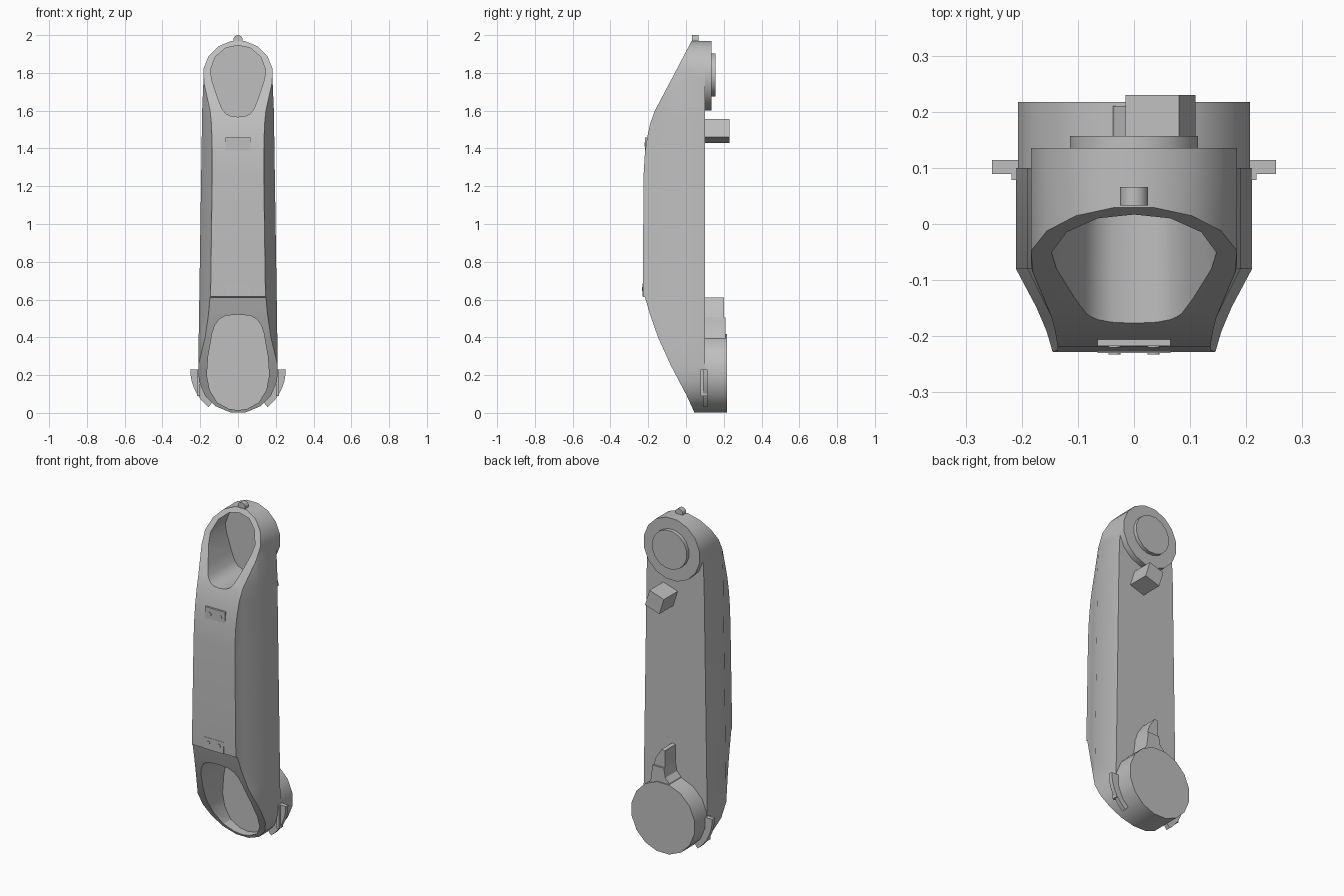
import bpy, bmesh, math

cube = bpy.data.objects.get("Cube")
if cube:
    bpy.data.objects.remove(cube, do_unlink=True)

grey = bpy.data.materials.new("plain grey")
grey.use_nodes = True
tone = (0.52, 0.52, 0.52, 1)
grey.diffuse_color = tone
grey.node_tree.nodes["Principled BSDF"].inputs["Base Color"].default_value = tone


def shade(obj):
    bpy.ops.object.select_all(action='DESELECT')
    obj.select_set(True)
    bpy.context.view_layer.objects.active = obj
    bpy.ops.object.shade_smooth_by_angle(angle=math.radians(28))


def finish(name, bm):
    bmesh.ops.remove_doubles(bm, verts=bm.verts, dist=0.0005)
    bmesh.ops.recalc_face_normals(bm, faces=bm.faces)
    mesh = bpy.data.meshes.new(name)
    bm.to_mesh(mesh)
    bm.free()
    mesh.materials.append(grey)
    obj = bpy.data.objects.new(name, mesh)
    bpy.context.collection.objects.link(obj)
    shade(obj)
    return obj


def prism(name, outline, y0, y1):
    """Extrude an x-z outline from y0 to y1."""
    bm = bmesh.new()
    face = bm.faces.new([bm.verts.new((x, y0, z)) for x, z in outline])
    ext = bmesh.ops.extrude_face_region(bm, geom=[face])["geom"]
    verts = [v for v in ext if isinstance(v, bmesh.types.BMVert)]
    bmesh.ops.translate(bm, verts=verts, vec=(0, y1 - y0, 0))
    return finish(name, bm)


def arc(cx, cz, r, a0, a1, n):
    angles = [math.radians(a0 + (a1 - a0) * i / n) for i in range(n + 1)]
    return [(cx + r * math.cos(a), cz + r * math.sin(a)) for a in angles]


def disc(name, x, z, r, y0, y1, n=16):
    half_step = 180 / n
    return prism(name, arc(x, z, r, half_step, half_step + 360, n)[:-1], y0, y1)


def mirrored(half):
    return half + [(-x, z) for x, z in reversed(half) if x > 0]


# Arm body: sections lofted upwards, chamfered in two steps at the front
BACK, SHOULDER, KINK = 0.10, -0.08, 0.09
LOW, LOW_R, HIGH, HIGH_R = 0.21, 0.211, 1.785, 0.187
front = [(0, 0.045), (0.08, 0.01), (0.25, -0.08), (0.4, -0.148), (0.52, -0.19),
         (0.612, -0.217), (0.615, -0.226), (0.68, -0.228), (1.25, -0.225), (1.37, -0.218),
         (1.455, -0.206), (1.53, -0.19), (1.6, -0.165), (1.76, -0.08), (1.97, 0.03)]


def front_y(z):
    for (z0, y0), (z1, y1) in zip(front, front[1:]):
        if z <= z1:
            return y0 + (y1 - y0) * (z - z0) / (z1 - z0)
    return front[-1][1]


stations = [(z, w) for w, z in arc(0, LOW, LOW_R, -78.75, -11.25, 3)]
for z, _ in front[2:-2]:
    stations.append((z, LOW_R + (HIGH_R - LOW_R) * (z - LOW) / (HIGH - LOW)))
stations += [(z, w) for w, z in arc(0, HIGH, HIGH_R, -11.25, 78.75, 4)]

bm = bmesh.new()
rings = []
for z, w in stations:
    y = front_y(z)
    side_y = max(y, SHOULDER)
    depth = side_y - y
    mid = min(depth, KINK)
    half = [(w, BACK), (w, side_y), (w - 0.5 * mid, side_y - mid),
            (w - 0.5 * mid - 0.25 * (depth - mid), y)]
    ring = half + [(-a, b) for a, b in reversed(half)]
    rings.append([bm.verts.new((a, b, z)) for a, b in ring])
for lower, upper in zip(rings, rings[1:]):
    for i in range(len(lower)):
        j = (i + 1) % len(lower)
        bm.faces.new((lower[i], lower[j], upper[j], upper[i]))
bm.faces.new(rings[0])
bm.faces.new(rings[-1])
body = finish("arm_body", bm)

# Hollow pockets in the two sloping ends
pockets = {
    "lower_pocket_cutter": [(0, 0.014), (0.05, 0.022), (0.11, 0.055), (0.15, 0.12), (0.165, 0.2),
                            (0.158, 0.3), (0.137, 0.42), (0.122, 0.465), (0.1, 0.495),
                            (0.065, 0.515), (0, 0.52)],
    "upper_pocket_cutter": [(0, 1.567), (0.04, 1.572), (0.065, 1.585), (0.085, 1.61), (0.105, 1.66),
                            (0.138, 1.76), (0.147, 1.815), (0.12, 1.885), (0.065, 1.932), (0, 1.945)],
}
for name, half in pockets.items():
    cutter = prism(name, mirrored(half), -0.5, 0.09)
    cutter.hide_render = True
    mod = body.modifiers.new(name, 'BOOLEAN')
    mod.object, mod.operation, mod.solver = cutter, 'DIFFERENCE', 'EXACT'
    bpy.context.view_layer.objects.active = body
    bpy.ops.object.modifier_apply(modifier=mod.name)
    bpy.data.objects.remove(cutter, do_unlink=True)
shade(body)

# Joint discs on the back
disc("lower_joint", 0, LOW, LOW_R, BACK, 0.217)
disc("upper_joint", 0, HIGH, HIGH_R, BACK, 0.135)
disc("upper_joint_cap", 0, HIGH + 0.005, 0.116, 0.13, 0.157)

# Tilted stop block and pointed connector on the back
prism("stop_block", [(0.08, 1.555), (0.11, 1.46), (0.015, 1.43), (-0.015, 1.525)], BACK, 0.23)
prism("connector_tip", [(0.0, 0.5), (0.075, 0.5), (0.06, 0.55), (0.02, 0.61), (0.0, 0.605)],
      BACK, 0.20)
prism("connector_base", [(-0.045, 0.39), (0.105, 0.38), (0.085, 0.42), (0.075, 0.505),
                         (0.0, 0.505), (-0.01, 0.45), (-0.035, 0.425)], BACK, 0.21)

# Curved ears beside the lower joint
ear = arc(0, 0.23, 0.253, 0, -52, 8) + arc(0, 0.23, 0.2, -52, 0, 8)
foot = [(0.2, 0.09), (0.218, 0.09), (0.218, 0.23), (0.2, 0.23)]
for side, sign in (("left", 1), ("right", -1)):
    prism(side + "_ear", [(sign * x, z) for x, z in ear], 0.089, 0.114)
    prism(side + "_ear_foot", [(sign * x, z) for x, z in foot], 0.078, 0.114)

# Knob on the crown
disc("crown_knob", 0, 1.975, 0.025, 0.033, 0.066)

# Front plates with screws
for name, z0, z1, y, screw_z in (("upper_plate", 1.39, 1.457, -0.217, 1.42),
                                 ("lower_plate", 0.615, 0.685, -0.230, 0.655)):
    prism(name, [(-0.065, z0), (0.065, z0), (0.065, z1), (-0.065, z1)], y, y + 0.02)
    for side, x in (("left", 0.035), ("right", -0.035)):
        disc(name + "_screw_" + side, x, screw_z, 0.011, y - 0.003, y + 0.005, 12)
